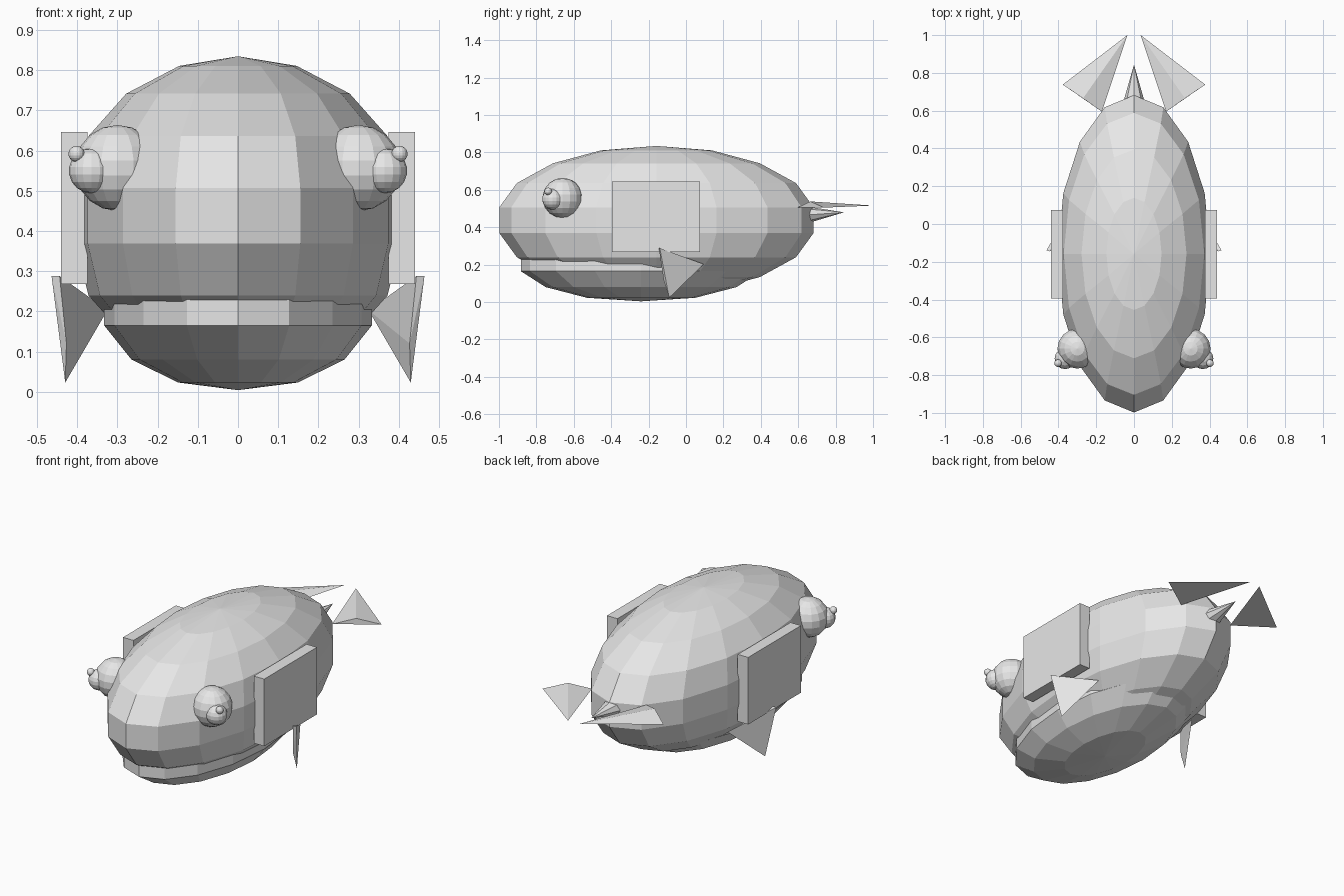
import bpy
import bmesh
from math import sin, cos, pi
from mathutils import Vector, Matrix

cube = bpy.data.objects.get("Cube")
if cube:
    bpy.data.objects.remove(cube, do_unlink=True)

grey = bpy.data.materials.new("light_grey")
grey.use_nodes = True
grey.diffuse_color = (0.8, 0.8, 0.8, 1)
grey.node_tree.nodes["Principled BSDF"].inputs["Base Color"].default_value = (0.8, 0.8, 0.8, 1)


def add_object(name, bm):
    bmesh.ops.recalc_face_normals(bm, faces=bm.faces[:])
    mesh = bpy.data.meshes.new(name)
    bm.to_mesh(mesh)
    bm.free()
    mesh.materials.append(grey)
    obj = bpy.data.objects.new(name, mesh)
    bpy.context.scene.collection.objects.link(obj)
    return obj


def stacked_shell(name, y, top, bottom, rings, sides=16):
    """Close a stack of oval rings (x radius, y radius, z) between two poles."""
    bm = bmesh.new()
    loops = []
    for rx, ry, z in rings:
        angles = [2 * pi * i / sides for i in range(sides)]
        loops.append([bm.verts.new((rx * cos(a), y + ry * sin(a), z)) for a in angles])
    poles = bm.verts.new((0, y, top)), bm.verts.new((0, y, bottom))
    for i in range(sides):
        j = (i + 1) % sides
        for upper, lower in zip(loops, loops[1:]):
            bm.faces.new((upper[i], upper[j], lower[j], lower[i]))
        bm.faces.new((poles[0], loops[0][j], loops[0][i]))
        bm.faces.new((poles[1], loops[-1][i], loops[-1][j]))
    return add_object(name, bm)


def ball(name, centre, radius):
    bm = bmesh.new()
    bmesh.ops.create_uvsphere(bm, u_segments=16, v_segments=9, radius=radius,
                              matrix=Matrix.Translation(centre))
    return add_object(name, bm)


def hull(name, points):
    bm = bmesh.new()
    for p in points:
        bm.verts.new(p)
    bmesh.ops.convex_hull(bm, input=bm.verts[:])
    return add_object(name, bm)


# Body: nine-band oval shell, symmetric above and below its middle
mid, half = 0.438, 0.397
widths = [(0.146, 0.297), (0.278, 0.553), (0.372, 0.746), (0.405, 0.84)]
levels = [half * cos(pi * k / 9) for k in range(1, 5)]
upper = [(rx, ry, mid + h) for (rx, ry), h in zip(widths, levels)]
lower = [(rx, ry, mid - h) for (rx, ry), h in zip(widths, levels)]
stacked_shell("body", -0.158, mid + half, mid - half, upper + lower[::-1])

# Lower jaw: shallow bowl with a straight lip tucked into the body
stacked_shell("lower_jaw", -0.24, 0.27, 0.004,
              [(0.333, 0.643, 0.25), (0.333, 0.643, 0.165),
               (0.265, 0.51, 0.08), (0.149, 0.29, 0.023)])

# Paired parts
for side, s in (("left", 1), ("right", -1)):
    ball(side + "_eye", (s * 0.30, -0.66, 0.557), 0.107)
    ball(side + "_iris", (s * 0.365, -0.713, 0.55), 0.056)
    ball(side + "_pupil", (s * 0.402, -0.737, 0.592), 0.02)

    # Flat block on the flank
    hull(side + "_side_panel", [(s * x, y, z) for x in (0.375, 0.44)
                                for y in (-0.395, 0.075) for z in (0.268, 0.646)])

    # Side fin: thin upright front edge tapering back into the body
    hull(side + "_side_fin", [(s * x, y, z) for x, y, z in (
        (0.464, -0.14, 0.288), (0.444, -0.145, 0.288), (0.427, -0.12, 0.12),
        (0.43, -0.09, 0.023), (0.325, 0.095, 0.203))])

    # Tail fin: low triangular front face tapering to a rear tip
    hull(side + "_tail_fin", [(s * x, y, z) for x, y, z in (
        (0.17, 0.595, 0.505), (0.377, 0.738, 0.505),
        (0.27, 0.665, 0.538), (0.035, 1.0, 0.516))])

# Tail spike between the fins
hull("tail_spike", [(0, 0.845, 0.48)] + [
    (0.06 * cos(pi * k / 4), 0.635, 0.465 + 0.048 * sin(pi * k / 4)) for k in range(8)])
